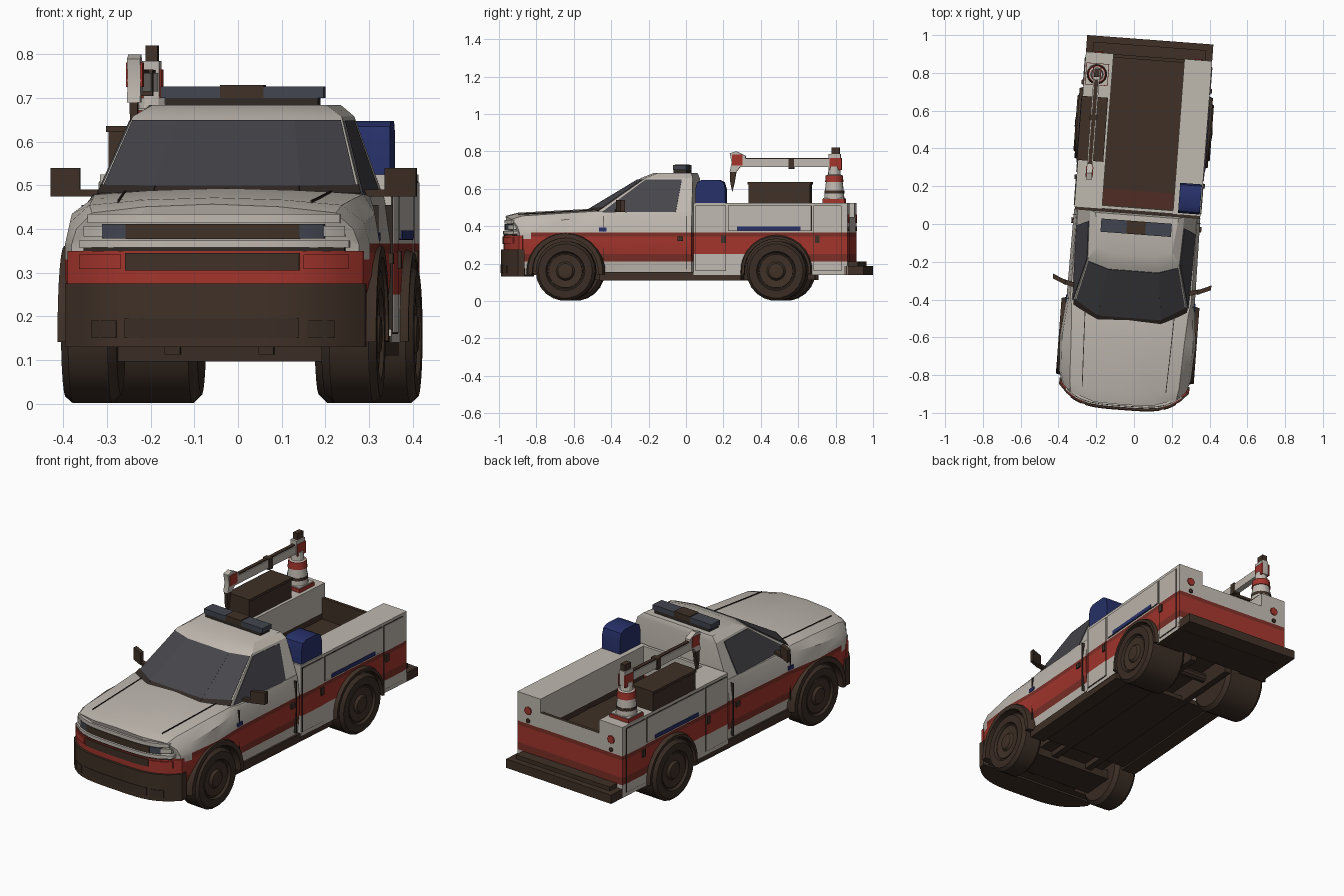
import bpy, bmesh, math
from mathutils import Matrix, Vector

if "Cube" in bpy.data.objects:
    bpy.data.objects.remove(bpy.data.objects["Cube"])

COLOURS = {
    "off_white": (.52, .48, .43), "red": (.36, .035, .025), "dark_red": (.2, .028, .02),
    "maroon": (.08, .025, .018), "brown": (.05, .03, .02), "tyre_brown": (.042, .026, .018),
    "glass": (.06, .06, .07), "blue": (.02, .03, .14), "lens": (.055, .06, .08),
    "seam": (.03, .022, .018),
}
MATS = {}
for label, rgb in COLOURS.items():
    mat = bpy.data.materials.new(label)
    mat.use_nodes = True
    mat.diffuse_color = (*rgb, 1)
    bsdf = mat.node_tree.nodes["Principled BSDF"]
    bsdf.inputs["Base Color"].default_value = (*rgb, 1)
    bsdf.inputs["Roughness"].default_value = .7
    MATS[label] = mat

PARTS = []
WHEELS = {"front": -.62, "rear": .51}
AXLE = .16


# ---- helpers ----
def make(name, verts, faces, colour):
    mesh = bpy.data.meshes.new(name)
    mesh.from_pydata([tuple(v) for v in verts], [], faces)
    bm = bmesh.new()
    bm.from_mesh(mesh)
    bmesh.ops.triangulate(bm, faces=[f for f in bm.faces if len(f.verts) > 4])
    bmesh.ops.recalc_face_normals(bm, faces=bm.faces)
    bm.to_mesh(mesh)
    bm.free()
    obj = bpy.data.objects.new(name, mesh)
    bpy.context.collection.objects.link(obj)
    mesh.materials.append(MATS[colour])
    PARTS.append(obj)
    return obj


def loft(name, rings, colour):
    n, count = len(rings[0]), len(rings)
    verts = [p for ring in rings for p in ring]
    faces = [tuple(range(n)), tuple(range((count - 1) * n, count * n))]
    for r in range(count - 1):
        a, b = r * n, (r + 1) * n
        faces += [(a + i, a + (i + 1) % n, b + (i + 1) % n, b + i) for i in range(n)]
    return make(name, verts, faces, colour)


def box(name, u, v, z, colour, side=1, sweep=0):
    """Box from ranges; sweep moves its outer end backwards."""
    ring = lambda h: [(side * a, b, h) for a, b in
                      ((u[0], v[0]), (u[1], v[0] + sweep), (u[1], v[1] + sweep), (u[0], v[1]))]
    return loft(name, [ring(z[0]), ring(z[1])], colour)


def lathe(name, profile, centre, axis, colour, sides=20):
    """Revolve (radius, offset) points about the x or z axis."""
    rings = []
    for radius, off in profile:
        ring = []
        for i in range(sides):
            a = math.tau * i / sides
            c, s = radius * math.cos(a), radius * math.sin(a)
            ring.append(Vector(centre) + Vector((off, c, s) if axis == "x" else (c, s, off)))
        rings.append(ring)
    return loft(name, rings, colour)


def bow(u):
    return .13 * (abs(u) / .36) ** 4


def nose_strip(name, u, z, front, back, colour, steps=10):
    """Solid whose front face follows the curved nose."""
    rings = []
    for i in range(steps + 1):
        x = u[0] + (u[1] - u[0]) * i / steps
        f = front + bow(x)
        b = back if back is not None else f + .03
        rings.append([(x, f, z[0]), (x, f, z[1]), (x, b, z[1]), (x, b, z[0])])
    return loft(name, rings, colour)


def patch(name, quad, s, t, colour):
    """Thin plate on a bilinear quad: bottom pair, then top pair."""
    a, b, c, d = map(Vector, quad)
    at = lambda i, j: a.lerp(b, i).lerp(d.lerp(c, i), j)
    pts = [at(s[0], t[0]), at(s[1], t[0]), at(s[2], t[1]), at(s[3], t[1])]
    normal = (b - a).cross(d - a).normalized()
    if normal.dot((a + c) / 2 - Vector((0, -.15, .45))) < 0:
        normal = -normal
    return loft(name, [[p - normal * .003 for p in pts], [p + normal * .004 for p in pts]], colour)


def cut_well(obj, side, axle, inner, radius):
    cutter = lathe("well_cutter", [(radius, inner * side), (radius, side * .5)],
                   (0, axle, AXLE), "x", "brown", 28)
    cutter.hide_render = True
    mod = obj.modifiers.new("well", "BOOLEAN")
    mod.operation, mod.solver, mod.object = "DIFFERENCE", "EXACT", cutter
    bpy.context.view_layer.objects.active = obj
    bpy.ops.object.modifier_apply(modifier=mod.name)
    PARTS.remove(cutter)
    bpy.data.objects.remove(cutter)


def livery(obj):
    """Paint horizontal bands, with brown wheel wells, undersides and bed lining."""
    obj.data.materials.clear()
    for band in ("off_white", "dark_red", "red", "brown"):
        obj.data.materials.append(MATS[band])
    bm = bmesh.new()
    bm.from_mesh(obj.data)
    for h in (.21, .25, .33, .345, .367):
        bmesh.ops.bisect_plane(bm, geom=bm.verts[:] + bm.edges[:] + bm.faces[:],
                               plane_co=(0, 0, h), plane_no=(0, 0, 1))
    for f in bm.faces:
        c, n = f.calc_center_median(), f.normal
        near = min(math.hypot(c.y - w, c.z - AXLE) for w in WHEELS.values()) < .2
        top = .367 if c.y > -.8 else .33
        low = .25 if .06 < c.y < .25 else .21
        lining = c.y > .8 and abs(c.x) < .18 and (n.y < -.5 or n.z > .5)
        if n.z < -.5 or lining or (near and (abs(n.x) < .5 or abs(c.x) < .25)):
            f.material_index = 3
        elif c.z < low or c.z > top or n.z > .8:
            f.material_index = 0
        else:
            f.material_index = 2 if .25 < c.z < .345 else 1
    bm.to_mesh(obj.data)
    bm.free()


# ---- cab lower body and hood ----
rings = []
for v, w, zs, wt, zt, zc in ((-.96, .33, .40, .28, .437, .457), (-.9, .35, .415, .29, .455, .472),
                             (-.62, .36, .435, .30, .47, .487), (-.46, .345, .45, .31, .48, .495),
                             (-.4, .34, .45, .32, .475, .488), (.055, .335, .45, .318, .475, .48)):
    half = [(.32, .14), (w, .29), (w, .365), (w - .012, zs), (wt, zt), (wt * .55, zt * .3 + zc * .7)]
    section = half + [(0, zc)] + [(-a, b) for a, b in reversed(half)]
    weight = max(0, (-.62 - v) / .34)
    rings.append([(a, v + bow(a) * weight, b) for a, b in section])
body = loft("cab_body", rings, "off_white")
for side in (1, -1):
    cut_well(body, side, WHEELS["front"], .2, .185)
livery(body)
for side in (1, -1):
    loft("hood_seam", [[(side * (u + a), v, z + b) for a, b in
                        ((0, -.006), (.004, -.006), (.004, .004), (0, .004))]
                       for u, v, z in ((.22, -.88, .462), (.23, -.62, .476), (.235, -.47, .485))], "seam")


# ---- cab upper: pillars, roof, glass ----
def plan(mid, corner, rear, z):
    half = [mid, corner, rear]
    return [(a, b, z) for a, b in half] + [(-a, b, z) for a, b in reversed(half)]


low = plan((.17, -.54), (.305, -.46), (.318, .055), .47)
eave = plan((.13, -.23), (.24, -.197), (.25, .055), .658)
loft("cab_upper", [low, eave, plan((.11, -.165), (.2, -.135), (.22, .045), .684)], "off_white")
for a, b, start, end in ((5, 0, -.01, 1.01), (0, 1, 0, .95), (5, 4, 0, .95)):
    quad = [low[a], low[b], eave[b], eave[a]]
    patch("windshield", quad, (start, end, end, start), (.14, .94), "glass")
    patch("cowl_trim", quad, (0, 1, 1, 0), (.05, .15), "seam")
for corner, rear in ((1, 2), (4, 3)):
    quad = [low[corner], low[rear], eave[rear], eave[corner]]
    patch("side_window", quad, (.05, .83, .78, .05), (.02, .94), "glass")

# ---- nose: bumper, grille, lamps ----
nose_strip("front_bumper", (-.345, .345), (.13, .275), -.985, -.84, "brown", 16)
nose_strip("bumper_intake", (-.2, .2), (.15, .195), -.988, None, "tyre_brown")
nose_strip("red_nose_band", (-.34, .34), (.275, .35), -.972, -.85, "red", 16)
nose_strip("lower_grille", (-.2, .2), (.305, .345), -.976, None, "brown")
nose_strip("nose_gap", (-.3, .3), (.345, .358), -.97, None, "seam")
nose_strip("grille_bar", (-.31, .31), (.358, .374), -.974, None, "off_white")
nose_strip("upper_grille", (-.2, .2), (.377, .412), -.967, None, "brown")
nose_strip("hood_lip", (-.29, .29), (.414, .434), -.966, None, "off_white")
for side in (1, -1):
    nose_strip("headlight", (side * .2, side * .255), (.378, .412), -.966, None, "lens")
    nose_strip("headlight_glass", (side * .255, side * .3), (.383, .407), -.964, None, "off_white")
    nose_strip("signal_lamp", (side * .21, side * .31), (.308, .342), -.977, None, "red")
    nose_strip("fog_lamp", (side * .22, side * .28), (.15, .19), -.988, None, "tyre_brown")

# ---- cab side details ----
for side in (1, -1):
    box("mirror_head", (.35, .42), (-.35, -.325), (.475, .54), "brown", side, .03)
    box("mirror_arm", (.3, .36), (-.36, -.335), (.475, .49), "brown", side, .015)
    for v in (-.42, .025):
        box("door_seam", (.32, .341), (v, v + .003), (.17, .455), "seam", side)
    box("door_handle", (.32, .345), (-.02, .01), (.32, .345), "brown", side)
    box("fender_stripe", (.32, .344), (-.44, -.4), (.372, .392), "blue", side)
    box("rocker_sill", (.25, .332), (-.44, .32), (.11, .155), "brown", side)

# ---- service bed ----
box("bed_floor", (-.193, .193), (.08, .88), (.2, .335), "brown")
box("floor_ramp", (-.188, .188), (.09, .175), (.33, .34), "maroon")
livery(box("bed_bulkhead", (-.2, .2), (.068, .085), (.15, .525), "off_white"))
livery(box("tailgate", (-.2, .2), (.87, .888), (.17, .45), "off_white"))
for side in (1, -1):
    locker = box("bed_locker", (.188, .335), (.065, .89), (.14, .525), "off_white", side)
    cut_well(locker, side, WHEELS["rear"], .1, .18)
    livery(locker)
    # locker doors over a dark seam plate
    for v, z in (((.075, .24), (.16, .51)), ((.25, .7), (.375, .51)), ((.71, .86), (.16, .51))):
        box("locker_seam", (.33, .337), v, z, "seam", side)
        livery(box("locker_door", (.33, .339), (v[0] + .003, v[1] - .003),
                   (z[0] + .003, z[1] - .003), "off_white", side))
    box("blue_stripe", (.33, .342), (.3, .64), (.376, .397), "blue", side)
    for v in (.225, .73):
        box("locker_handle", (.33, .346), (v - .012, v + .012), (.31, .35), "brown", side)
    for z, radius, colour in ((.385, .012, "brown"), (.44, .022, "red")):
        lathe("tail_lamp", [(radius, .885), (radius, .896)], (0, 0, 0), "z", colour, 8).data.transform(
            Matrix.Translation((side * .265, 0, z)) @ Matrix.Rotation(-math.pi / 2, 4, "X"))
box("rear_bumper", (-.335, .335), (.87, .978), (.14, .188), "brown")
box("rear_step", (-.3, .3), (.88, .945), (.185, .21), "brown")

# ---- chassis and wheels ----
box("front_crossmember", (-.25, .25), (-.72, -.54), (.097, .15), "tyre_brown")
box("cab_pan", (-.3, .3), (-.42, .32), (.118, .142), "tyre_brown")
box("rear_pan", (-.3, .3), (.7, .885), (.139, .16), "tyre_brown")
for side in (1, -1):
    box("frame_rail", (.09, .125), (-.75, .7), (.112, .21), "tyre_brown", side)
    for place, axle in WHEELS.items():
        inner = .235 if place == "front" else .135
        tyre = [(.05, inner), (.14, inner), (.16, inner + .02), (.16, .345),
                (.145, .362), (.105, .362), (.098, .35), (.05, .345)]
        lathe(place + "_tyre", [(r, o * side) for r, o in tyre], (0, axle, AXLE), "x", "tyre_brown", 22)
        rim = [(.095, .34), (.09, .354), (.05, .35), (.04, .362), (.015, .365)]
        lathe(place + "_rim", [(r, o * side) for r, o in rim], (0, axle, AXLE), "x", "brown", 22)
        # arched flare around the wheel opening
        outer, hole, lip = (.213, .176, .366) if place == "front" else (.198, .172, .354)
        arch = []
        for i in range(15):
            a = math.pi * (i / 14 * 1.06 - .03)
            c, s = math.cos(a), math.sin(a)
            arch.append([(side * u, axle + r * c, AXLE + r * s) for r, u in
                         ((hole, .32), (hole, lip), (outer - .012, lip), (outer, .32))])
        loft(place + "_flare", arch, "brown")
for place, axle in WHEELS.items():
    lathe(place + "_axle", [(.025, -.25), (.025, .25)], (0, axle, AXLE), "x", "tyre_brown", 10)

# ---- light bar ----
box("light_bar_base", (-.175, .175), (-.055, .015), (.68, .7), "seam")
box("light_bar_centre", (-.05, .05), (-.055, .015), (.7, .73), "brown")
for side in (1, -1):
    box("light_bar_lens", (.05, .187), (-.055, .015), (.7, .726), "lens", side)

# ---- cargo on the lockers ----
hood_shape = [(.075, .5), (.235, .5), (.235, .6), (.225, .635), (.2, .648), (.11, .648), (.085, .635), (.075, .6)]
loft("blue_cabinet", [[(u, v, z) for v, z in hood_shape] for u in (.215, .33)], "blue")
box("cargo_chest", (-.335, -.205), (.32, .65), (.52, .63), "brown")
box("cargo_chest_lid", (-.34, -.2), (.315, .655), (.622, .636), "brown")

# ---- crane ----
CRANE = (-.268, .775, 0)
box("crane_plinth", (-.325, -.21), (.72, .83), (.52, .55), "off_white")
box("plinth_band", (-.328, -.207), (.717, .833), (.522, .545), "red")
lathe("crane_column", [(.055, .545), (.05, .6), (.042, .66)], CRANE, "z", "off_white", 14)
lathe("crane_gap", [(.054, .575), (.054, .59)], CRANE, "z", "brown", 14)
lathe("crane_collar", [(.05, .635), (.046, .672)], CRANE, "z", "red", 14)
lathe("crane_cap", [(.046, .67), (.034, .676), (.03, .72)], CRANE, "z", "off_white", 12)
box("crane_head", (-.288, -.25), (.745, .81), (.705, .785), "off_white")
box("crane_crown", (-.283, -.255), (.76, .805), (.785, .82), "brown")
for u in (-.292, -.252):
    box("crane_cheek", (u, u + .006), (.75, .815), (.7, .765), "red")
box("crane_boom", (-.285, -.253), (.27, .75), (.715, .758), "off_white")
box("boom_rail", (-.279, -.259), (.3, .75), (.755, .764), "brown")
box("boom_joint", (-.289, -.249), (.53, .56), (.705, .765), "brown")
claw = [(.3, .72), (.3, .775), (.25, .8), (.215, .79), (.225, .74), (.215, .69), (.25, .69), (.27, .715)]
loft("crane_claw", [[(u, v, z) for v, z in claw] for u in (-.284, -.254)], "off_white")
hook = [(.215, .69), (.25, .69), (.24, .63), (.228, .585), (.218, .63)]
loft("crane_hook", [[(u, v, z) for v, z in hook] for u in (-.278, -.26)], "brown")
for u in (-.288, -.256):
    box("claw_cheek", (u, u + .006), (.228, .285), (.725, .782), "red")

# ---- turn the whole vehicle to its resting heading and set shading ----
heading = Matrix.Translation((.013, 0, 0)) @ Matrix.Rotation(math.radians(-4.3), 4, "Z")
bpy.ops.object.select_all(action="DESELECT")
for obj in PARTS:
    obj.data.transform(heading)
    obj.select_set(True)
bpy.context.view_layer.objects.active = body
bpy.ops.object.shade_smooth_by_angle(angle=math.radians(28))
